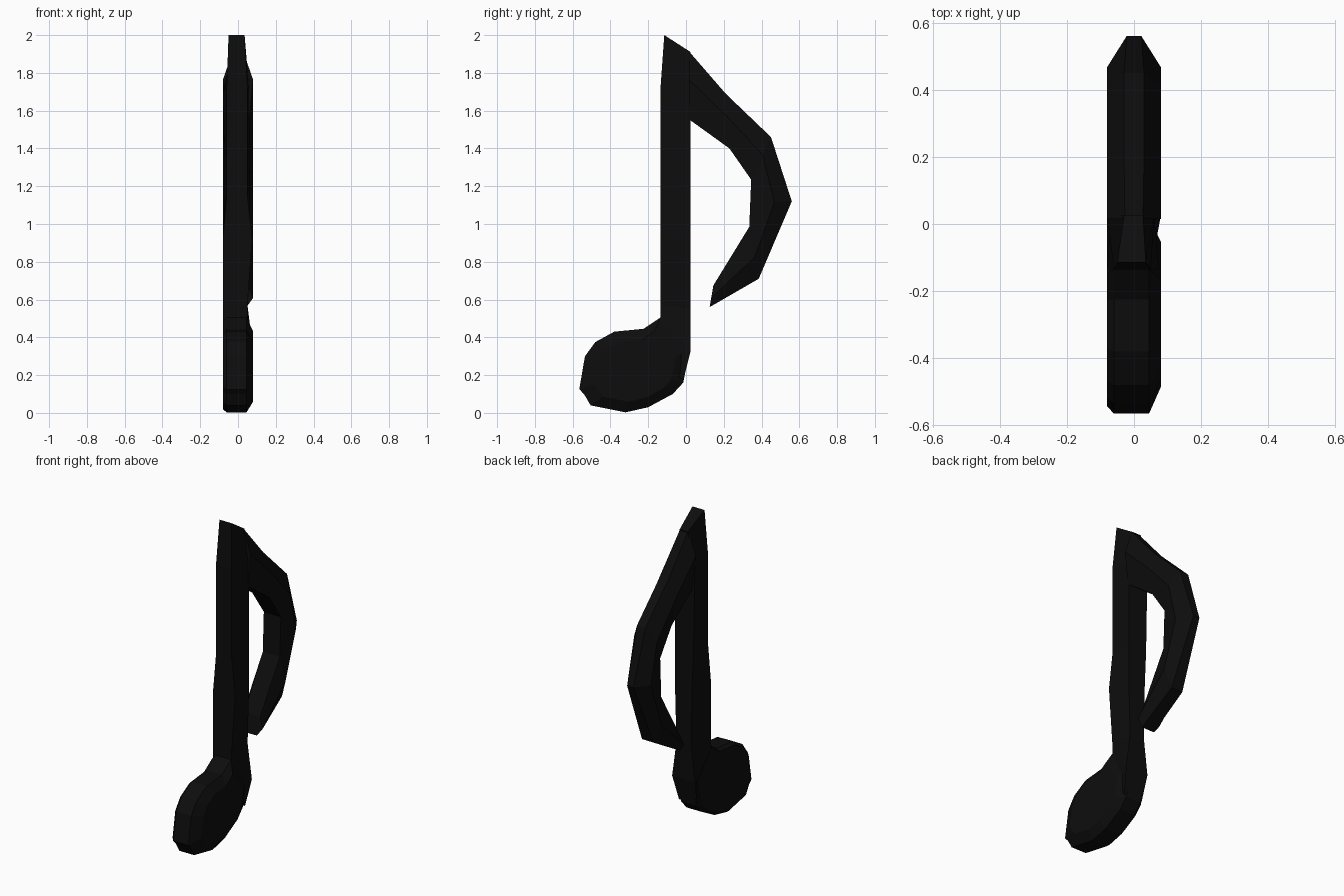
import bpy
import bmesh

black = bpy.data.materials.new("near_black")
black.diffuse_color = (0.004, 0.004, 0.004, 1)


def loft(name, rings):
    """Bridge rings of equal point count and cap both ends."""
    bm = bmesh.new()
    loops = [[bm.verts.new(p) for p in ring] for ring in rings]
    n = len(loops[0])
    for a, b in zip(loops, loops[1:]):
        for i in range(n):
            j = (i + 1) % n
            bm.faces.new((a[i], a[j], b[j], b[i]))
    bm.faces.new(loops[0])
    bm.faces.new(loops[-1])
    bmesh.ops.recalc_face_normals(bm, faces=bm.faces)
    mesh = bpy.data.meshes.new(name)
    bm.to_mesh(mesh)
    bm.free()
    mesh.materials.append(black)
    obj = bpy.data.objects.new(name, mesh)
    bpy.context.collection.objects.link(obj)
    return obj


# Stem: front (y, z), back (y, z), front x range, back x range
stem = [
    ((-0.115, 2.0), (0.025, 1.91), (-0.05, 0.035), (-0.03, 0.027)),
    ((-0.135, 1.72), (0.025, 1.70), (-0.06, 0.05), (-0.08, 0.06)),
    ((-0.135, 1.15), (0.025, 1.15), (-0.06, 0.05), (-0.07, 0.06)),
    ((-0.135, 0.92), (0.025, 0.92), (-0.08, 0.075), (-0.06, 0.06)),
    ((-0.135, 0.57), (0.025, 0.55), (-0.08, 0.05), (-0.055, 0.05)),
    ((-0.135, 0.48), (0.025, 0.33), (-0.08, 0.05), (-0.08, 0.08)),
    ((-0.135, 0.30), (-0.015, 0.17), (-0.06, 0.05), (-0.07, 0.06)),
]
loft("stem", [[(fx[0], *f), (fx[1], *f), (bx[1], *b), (bx[0], *b)]
              for f, b, fx, bx in stem])

# Flag: outer (y, z), inner (y, z), outer and inner half widths
flag = [
    ((0.015, 1.915), (0.015, 1.555), 0.027, 0.06),
    ((0.21, 1.69), (0.23, 1.40), 0.03, 0.06),
    ((0.45, 1.46), (0.345, 1.235), 0.03, 0.06),
    ((0.56, 1.12), (0.34, 1.11), 0.022, 0.06),
    ((0.385, 0.71), (0.335, 0.985), 0.04, 0.06),
    ((0.125, 0.56), (0.145, 0.675), 0.045, 0.055),
]
rings = []
for o, i, wo, wi in flag:
    m = tuple(a * 0.58 + b * 0.42 for a, b in zip(o, i))
    rings.append([(-wo, *o), (wo, *o), (0.08, *m),
                  (wi, *i), (-wi, *i), (-0.08, *m)])
loft("flag", rings)

# Note head: bevelled slab from a side outline
outline = [(-0.135, 0.505), (-0.225, 0.445), (-0.38, 0.43), (-0.48, 0.375),
           (-0.535, 0.30), (-0.565, 0.125), (-0.54, 0.10), (-0.505, 0.04),
           (-0.32, 0.003), (-0.20, 0.03), (-0.07, 0.10), (-0.015, 0.16),
           (0.02, 0.33)]
cy, cz = -0.26, 0.22
loft("note_head", [[(x, cy + (y - cy) * s, cz + (z - cz) * s)
                    for y, z in outline]
                   for x, s in ((-0.08, 0.93), (-0.06, 1.0),
                                (0.045, 1.0), (0.08, 0.74))])
